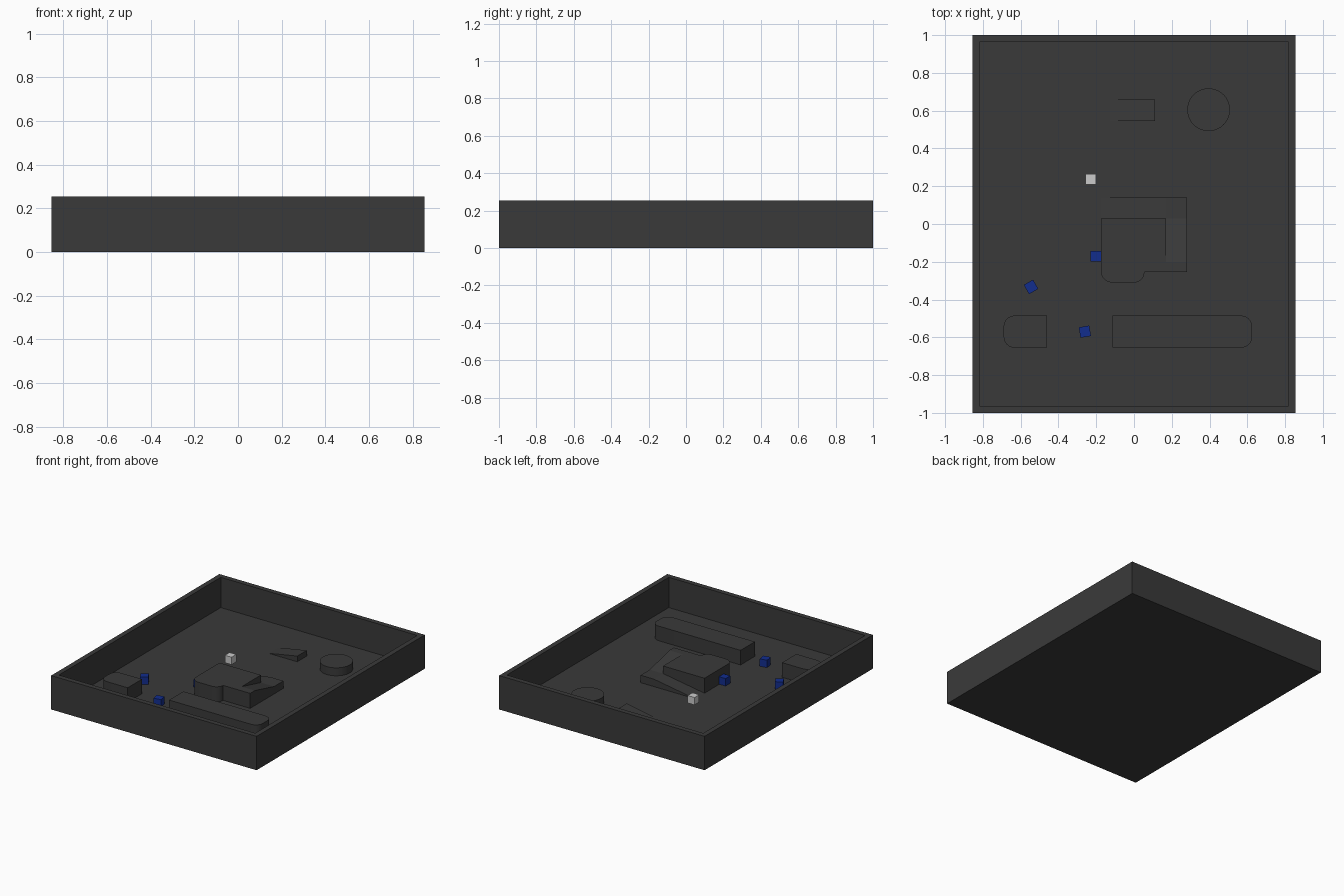
import bpy, bmesh, math
from mathutils import Vector, Matrix

if "Cube" in bpy.data.objects:
    bpy.data.objects.remove(bpy.data.objects["Cube"])

FLOOR, RIM, TOP, MID = 0.027, 0.255, 0.14, 0.083


def material(name, rgb):
    m = bpy.data.materials.new(name)
    m.diffuse_color = (*rgb, 1)
    m.use_nodes = True
    m.node_tree.nodes["Principled BSDF"].inputs["Base Color"].default_value = m.diffuse_color
    return m


DARK = material("dark_grey", (0.042, 0.042, 0.042))
BLUE = material("blue", (0.006, 0.026, 0.27))


def finish(name, bm, mat):
    bmesh.ops.recalc_face_normals(bm, faces=bm.faces)
    me = bpy.data.meshes.new(name)
    bm.to_mesh(me)
    bm.free()
    ob = bpy.data.objects.new(name, me)
    bpy.context.collection.objects.link(ob)
    if mat:
        me.materials.append(mat)
    return ob


def prism(name, points, offset, mat=DARK):
    """Extrude a flat polygon along an offset vector."""
    bm = bmesh.new()
    face = bm.faces.new([bm.verts.new(p) for p in points])
    new = bmesh.ops.extrude_face_region(bm, geom=[face], use_keep_orig=True)["geom"]
    bmesh.ops.translate(bm, vec=offset, verts=[v for v in new if isinstance(v, bmesh.types.BMVert)])
    return finish(name, bm, mat)


def smooth(ob):
    bpy.ops.object.select_all(action='DESELECT')
    ob.select_set(True)
    bpy.context.view_layer.objects.active = ob
    bpy.ops.object.shade_smooth_by_angle(angle=math.radians(30))


def block(name, corners, z1):
    """Raised block from (x, y, corner radius) outline points."""
    pts, n = [], len(corners)
    for i, (x, y, r) in enumerate(corners):
        p = Vector((x, y))
        a = (Vector(corners[i - 1][:2]) - p).normalized()
        b = (Vector(corners[(i + 1) % n][:2]) - p).normalized()
        if r == 0:
            pts.append((x, y, FLOOR))
            continue
        for k in range(9):
            t = k / 8 * math.pi / 2
            q = p + (a + b) * r - b * r * math.cos(t) * 1 - a * r * math.sin(t)
            pts.append((q.x, q.y, FLOOR))
    smooth(prism(name, pts, (0, 0, z1 - FLOOR)))


def cube(name, x, y, z, angle, mat):
    bm = bmesh.new()
    bmesh.ops.create_cube(bm, size=0.056)
    bm.transform(Matrix.Translation((x, y, z + 0.028)) @ Matrix.Rotation(math.radians(angle), 4, 'Z'))
    finish(name, bm, mat)


# Open tray: box with an inset, sunken top
bm = bmesh.new()
bmesh.ops.create_cube(bm, size=1)
bm.transform(Matrix.Translation((0, 0, RIM / 2)) @ Matrix.Diagonal((1.71, 2, RIM, 1)))
top = max(bm.faces, key=lambda f: f.calc_center_median().z)
bmesh.ops.inset_region(bm, faces=[top], thickness=0.053)
new = bmesh.ops.extrude_face_region(bm, geom=[top])["geom"]
bmesh.ops.translate(bm, vec=(0, 0, FLOOR - RIM), verts=[v for v in new if isinstance(v, bmesh.types.BMVert)])
bmesh.ops.delete(bm, geom=[f for f in [top] if f.is_valid], context='FACES_ONLY')
finish("tray", bm, DARK)

# Two low walls with a gap between them
block("short_wall", [(-0.69, -0.655, 0.058), (-0.46, -0.655, 0), (-0.46, -0.485, 0), (-0.69, -0.485, 0.058)], 0.137)
block("long_wall", [(-0.115, -0.655, 0), (0.625, -0.655, 0.058), (0.625, -0.485, 0.058), (-0.115, -0.485, 0)], 0.137)

# Central platform with a two-part ramp winding up to it
block("platform", [(-0.175, -0.31, 0.06), (0.055, -0.31, 0.055), (0.055, -0.255, 0), (0.17, -0.255, 0),
                   (0.17, 0.03, 0), (-0.175, 0.03, 0)], TOP)
prism("lower_ramp", [(-0.175, 0.03, FLOOR), (0.28, 0.03, FLOOR), (0.28, 0.03, MID), (0.17, 0.03, MID)], (0, 0.11, 0))
prism("upper_ramp", [(0.17, 0.03, FLOOR), (0.17, 0.03, MID), (0.17, -0.2, TOP), (0.17, -0.255, TOP),
                     (0.17, -0.255, FLOOR)], (0.11, 0, 0))

# Small launch ramp
prism("small_ramp", [(-0.13, 0.545, FLOOR), (0.112, 0.545, FLOOR), (0.112, 0.545, 0.07)], (0, 0.113, 0))

# Round pedestal
bm = bmesh.new()
bmesh.ops.create_cone(bm, cap_ends=True, segments=64, radius1=0.113, radius2=0.113, depth=0.06,
                      matrix=Matrix.Translation((0.395, 0.605, FLOOR + 0.03)))
smooth(finish("round_pedestal", bm, DARK))

# Loose cubes
for i, (x, y, a) in enumerate([(-0.202, -0.17, 0), (-0.545, -0.333, 30), (-0.26, -0.57, 10)]):
    cube(f"blue_cube_{i + 1}", x, y, FLOOR + 0.003, a, BLUE)
cube("light_cube", -0.228, 0.237, 0.05, 0, None)
